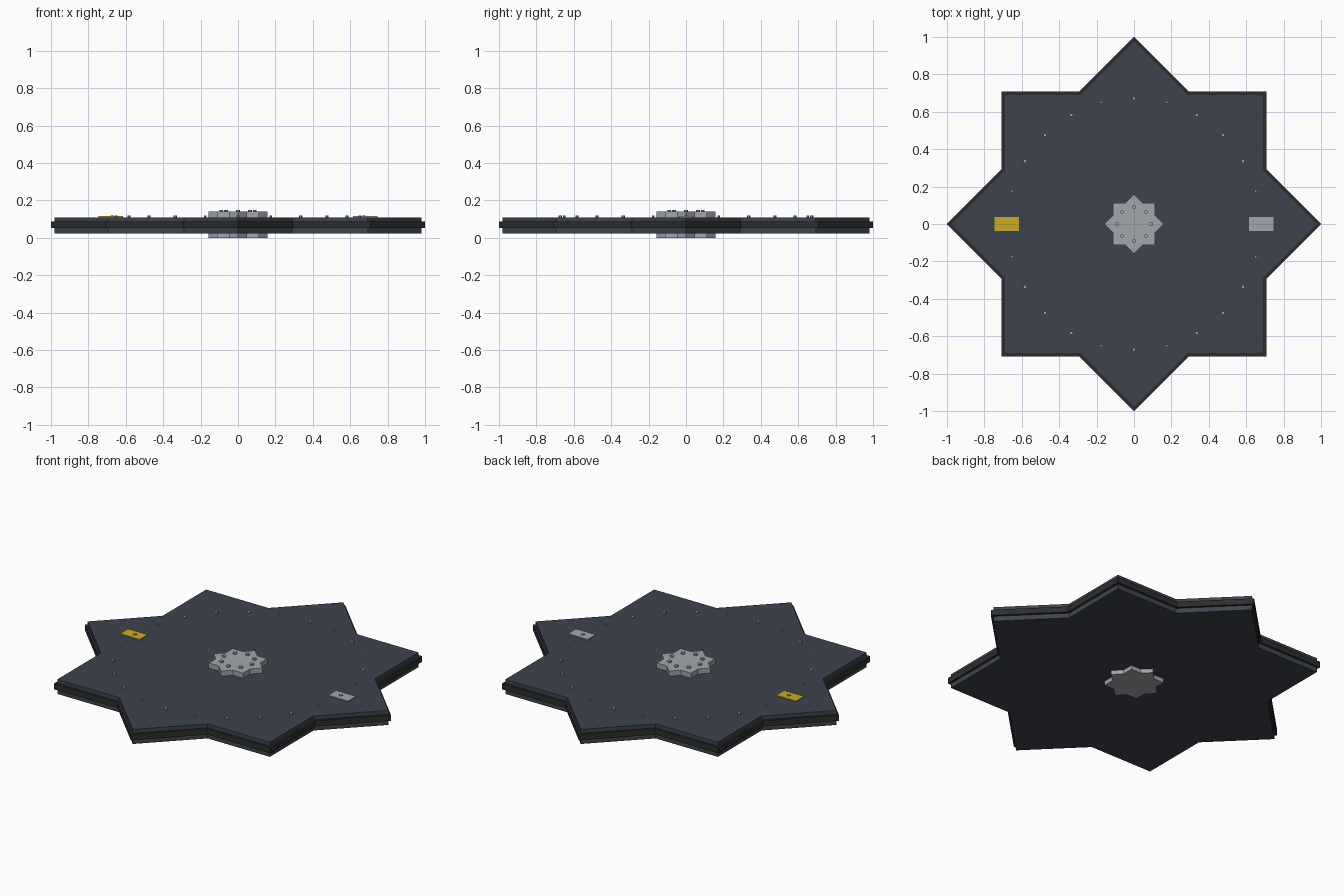
import bpy, bmesh, math

if "Cube" in bpy.data.objects:
    bpy.data.objects.remove(bpy.data.objects["Cube"])


def material(name, rgb):
    m = bpy.data.materials.new(name)
    m.diffuse_color = (*rgb, 1)
    m.use_nodes = True
    m.node_tree.nodes["Principled BSDF"].inputs["Base Color"].default_value = m.diffuse_color
    return m


slate = material("slate", (0.047, 0.056, 0.076))
black = material("dark_rim", (0.027, 0.027, 0.028))
grey = material("light_grey", (0.36, 0.38, 0.41))
gold = material("gold", (0.60, 0.40, 0.018))


def prism(name, points, z0, z1, mat):
    """Extrude a flat outline from z0 to z1."""
    bm = bmesh.new()
    face = bm.faces.new([bm.verts.new((x, y, z0)) for x, y in points])
    top = bmesh.ops.extrude_face_region(bm, geom=[face])["geom"]
    for v in top:
        if isinstance(v, bmesh.types.BMVert):
            v.co.z = z1
    bmesh.ops.recalc_face_normals(bm, faces=bm.faces)
    me = bpy.data.meshes.new(name)
    bm.to_mesh(me)
    bm.free()
    me.materials.append(mat)
    ob = bpy.data.objects.new(name, me)
    bpy.context.collection.objects.link(ob)
    return ob


def star(r):
    """Eight-pointed star made of two overlapping squares."""
    inner = r * math.cos(math.pi / 4) / math.cos(math.pi / 8)
    return [((r if i % 2 == 0 else inner) * math.cos(i * math.pi / 8),
             (r if i % 2 == 0 else inner) * math.sin(i * math.pi / 8)) for i in range(16)]


def disc(cx, cy, r, n=8):
    return [(cx + r * math.cos(2 * math.pi * (i + 0.5) / n),
             cy + r * math.sin(2 * math.pi * (i + 0.5) / n)) for i in range(n)]


def rect(cx, w, d):
    return [(cx - w / 2, -d / 2), (cx + w / 2, -d / 2), (cx + w / 2, d / 2), (cx - w / 2, d / 2)]


# Layered star body
prism("lower_plate", star(0.982), 0.024, 0.053, slate)
prism("middle_rim", star(1.0), 0.053, 0.087, black)
prism("upper_plate", star(0.982), 0.087, 0.11, slate)

# Central hub, above and below the body
prism("hub_top", star(0.159), 0.11, 0.14, grey)
prism("hub_bottom", star(0.159), 0.0, 0.024, grey)
for i in range(8):
    a = i * math.pi / 4
    prism("hub_stud", disc(0.09 * math.cos(a), 0.09 * math.sin(a), 0.011), 0.14, 0.15, grey)

# Side marker plates
prism("left_marker", rect(-0.68, 0.13, 0.074), 0.11, 0.116, gold)
prism("right_marker", rect(0.68, 0.13, 0.074), 0.11, 0.116, grey)

# Ring of small studs
for i in range(24):
    a = i * math.pi / 12
    r = 0.007 if i % 6 in (1, 5) else 0.01
    prism("ring_stud", disc(0.673 * math.cos(a), 0.673 * math.sin(a), r),
          0.11, 0.12, gold if i == 12 else grey)
